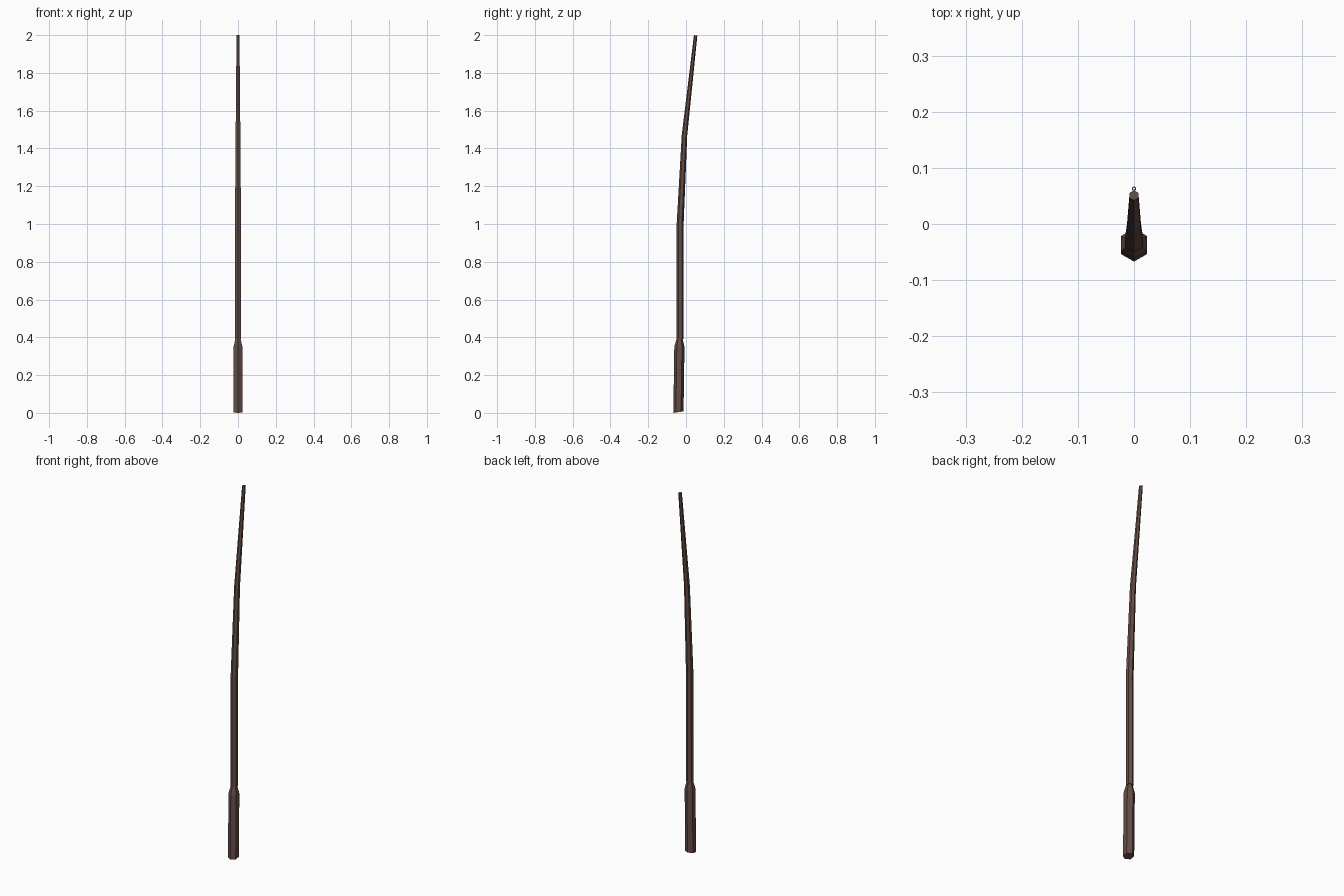
import bpy, bmesh
from math import sin, cos, pi

if "Cube" in bpy.data.objects:
    bpy.data.objects.remove(bpy.data.objects["Cube"])


def material(name, color):
    m = bpy.data.materials.new(name)
    m.diffuse_color = (*color, 1)
    m.use_nodes = True
    m.node_tree.nodes["Principled BSDF"].inputs["Base Color"].default_value = m.diffuse_color
    return m


def hex_loft(name, rings, mat):
    """Hexagonal tube through rings of (y, z, radius, z slope along y)."""
    bm = bmesh.new()
    loops = []
    for y, z, r, slope in rings:
        pts = [(r * sin(i * pi / 3), -r * cos(i * pi / 3)) for i in range(6)]
        loops.append([bm.verts.new((px, y + py, z + slope * py)) for px, py in pts])
    for a, b in zip(loops, loops[1:]):
        for i in range(6):
            j = (i + 1) % 6
            bm.faces.new((a[i], a[j], b[j], b[i]))
    bm.faces.new(loops[0][::-1])
    bm.faces.new(loops[-1])
    mesh = bpy.data.meshes.new(name)
    bm.to_mesh(mesh)
    bm.free()
    mesh.materials.append(mat)
    obj = bpy.data.objects.new(name, mesh)
    bpy.context.collection.objects.link(obj)
    return obj


wood = material("dark_wood", (0.13, 0.075, 0.06))
metal = material("metal", (0.3, 0.32, 0.35))

# Thick grip, leaning slightly and necking in at the top
hex_loft("grip", [
    (-0.040, 0.004, 0.027, 0.15),
    (-0.035, 0.350, 0.027, 0.0),
    (-0.034, 0.400, 0.014, 0.0),
], wood)

# Slender rod, straight at first and then bending towards the back
hex_loft("rod", [
    (-0.0315, 0.390, 0.0190, 0.0),
    (-0.0315, 0.990, 0.0185, -0.03),
    (-0.0080, 1.470, 0.0145, -0.08),
    (0.0510, 1.999, 0.0090, -0.11),
], wood)

# Tiny line eyelet at the tip
bpy.ops.mesh.primitive_torus_add(
    major_segments=8, minor_segments=4, major_radius=0.003, minor_radius=0.001,
    location=(0, 0.063, 1.995))
bpy.context.object.name = "tip_eyelet"
bpy.context.object.data.materials.append(metal)
